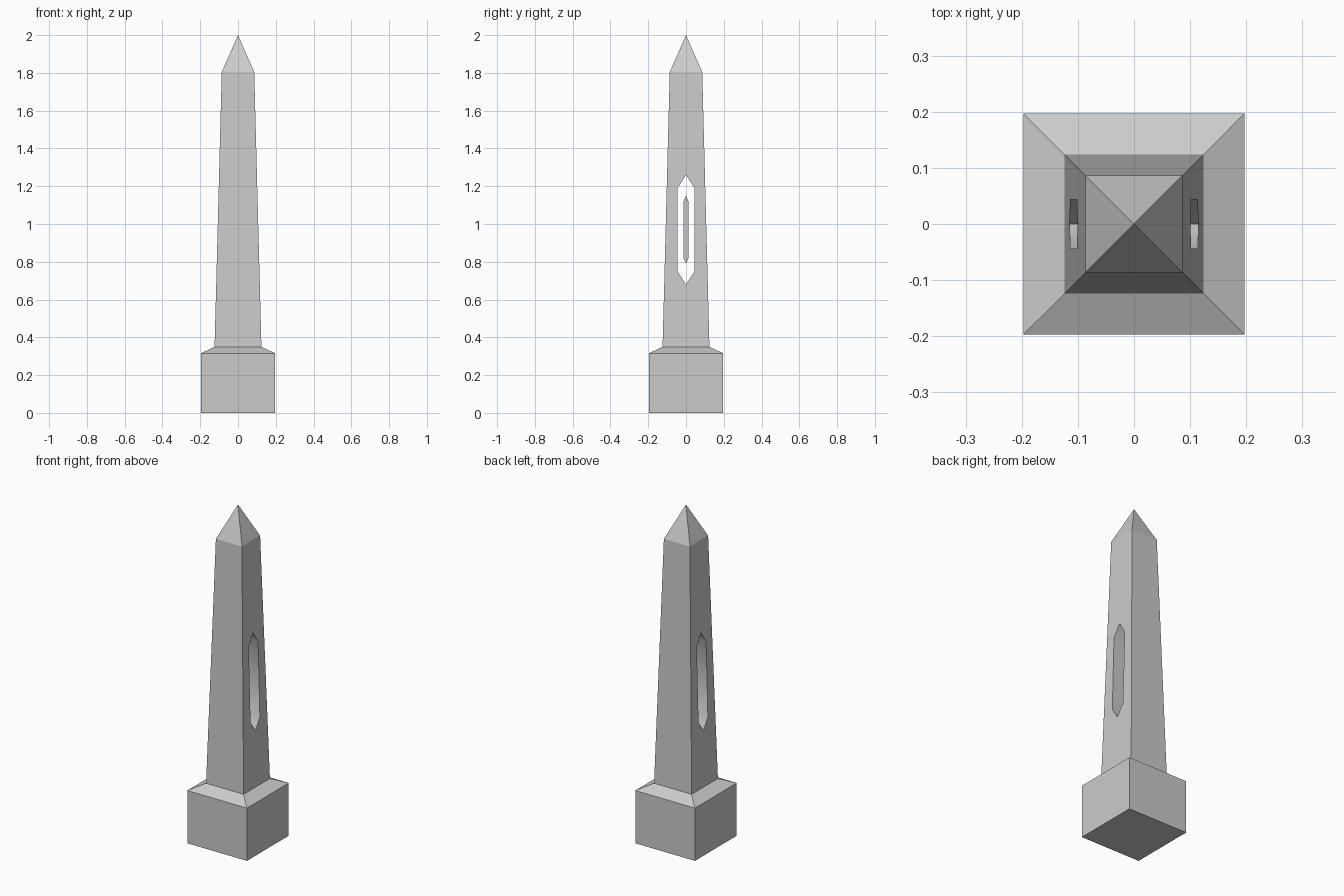
import bpy
import bmesh

cube = bpy.data.objects.get("Cube")
if cube:
    bpy.data.objects.remove(cube, do_unlink=True)

stone = bpy.data.materials.new("grey stone")
stone.use_nodes = True
GREY = (0.6, 0.6, 0.6, 1)
stone.diffuse_color = GREY
stone.node_tree.nodes["Principled BSDF"].inputs["Base Color"].default_value = GREY


def make_object(name, bm):
    bmesh.ops.recalc_face_normals(bm, faces=bm.faces)
    mesh = bpy.data.meshes.new(name)
    bm.to_mesh(mesh)
    bm.free()
    mesh.materials.append(stone)
    obj = bpy.data.objects.new(name, mesh)
    bpy.context.collection.objects.link(obj)
    return obj


def square_tower(name, profile):
    """Stack square rings (half width, height); a zero width closes to a point."""
    bm = bmesh.new()
    rings = []
    for w, z in profile:
        if w == 0:
            rings.append([bm.verts.new((0, 0, z))] * 4)
        else:
            rings.append([bm.verts.new((sx * w, sy * w, z))
                          for sx, sy in ((-1, -1), (1, -1), (1, 1), (-1, 1))])
    for low, high in zip(rings, rings[1:]):
        for i in range(4):
            j = (i + 1) % 4
            corners = dict.fromkeys((low[i], low[j], high[j], high[i]))
            bm.faces.new(list(corners))
    bm.faces.new(rings[0][::-1])
    return make_object(name, bm)


def pointed_prism(name, half_depth, half_width, bottom, top, tip):
    """Tall slot shape, pointed at both ends, extruded along x."""
    outline = [(0, bottom), (half_width, bottom + tip), (half_width, top - tip),
               (0, top), (-half_width, top - tip), (-half_width, bottom + tip)]
    bm = bmesh.new()
    face = bm.faces.new([bm.verts.new((-half_depth, y, z)) for y, z in outline])
    result = bmesh.ops.extrude_face_region(bm, geom=[face])
    verts = [v for v in result["geom"] if isinstance(v, bmesh.types.BMVert)]
    bmesh.ops.translate(bm, verts=verts, vec=(2 * half_depth, 0, 0))
    return make_object(name, bm)


# Plinth, tapered shaft and pyramid tip as one solid
obelisk = square_tower("obelisk", [(0.197, 0), (0.197, 0.315), (0.124, 0.35),
                                   (0.086, 1.805), (0, 2)])

# Slot cut through from side to side
cutter = pointed_prism("slot_cutter", 0.3, 0.044, 0.68, 1.26, 0.068)
cutter.hide_render = True
cut = obelisk.modifiers.new("slot", "BOOLEAN")
cut.operation = "DIFFERENCE"
cut.solver = "EXACT"
cut.object = cutter
bpy.context.view_layer.objects.active = obelisk
bpy.ops.object.modifier_apply(modifier=cut.name)
bpy.data.objects.remove(cutter, do_unlink=True)

# Soften the slot walls only, keeping the points crisp
bm = bmesh.new()
bm.from_mesh(obelisk.data)
for face in bm.faces:
    mid = face.calc_center_median()
    face.smooth = abs(face.normal.x) < 0.01 and abs(mid.y) < 0.05 and 0.6 < mid.z < 1.3
for edge in bm.edges:
    edge.smooth = edge.calc_face_angle(0) < 0.7
bm.to_mesh(obelisk.data)
bm.free()

# Thin core hanging in the slot
pointed_prism("slot_core", 0.013, 0.013, 0.79, 1.15, 0.03)
